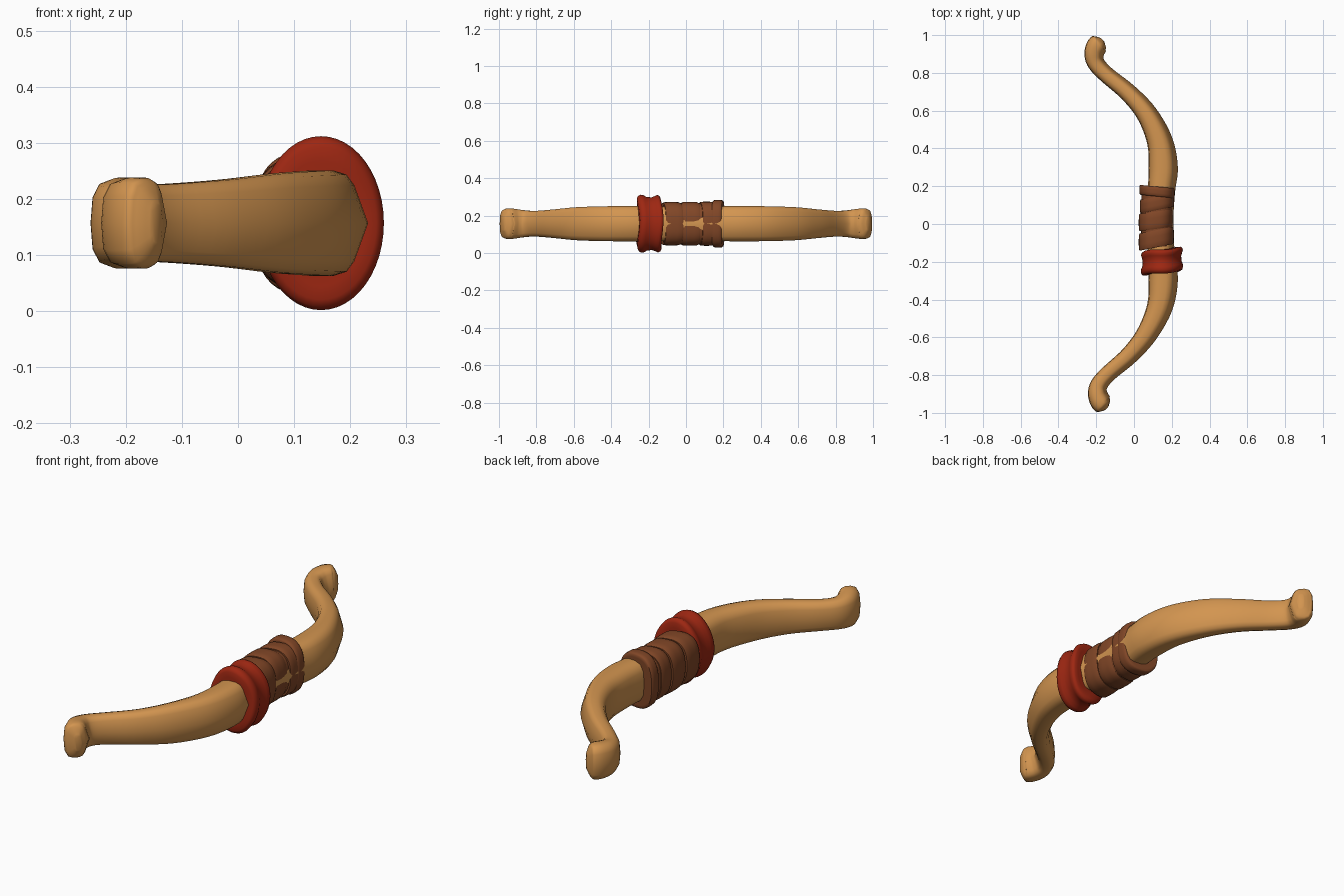
import bpy, bmesh, math
from mathutils import Vector

if "Cube" in bpy.data.objects:
    bpy.data.objects.remove(bpy.data.objects["Cube"])

ZC = 0.157


def material(name, rgb):
    m = bpy.data.materials.new(name)
    m.diffuse_color = (*rgb, 1)
    m.use_nodes = True
    m.node_tree.nodes["Principled BSDF"].inputs["Base Color"].default_value = m.diffuse_color
    return m


WOOD = material("honey wood", (0.65, 0.30, 0.08))
LEATHER = material("brown leather", (0.22, 0.062, 0.02))
RED = material("red cloth", (0.34, 0.02, 0.006))


def loft(name, rings, mat, angle):
    """Skin a list of closed rings and cap both ends."""
    bm = bmesh.new()
    vs = [[bm.verts.new(p) for p in r] for r in rings]
    n = len(vs[0])
    for a, b in zip(vs, vs[1:]):
        for i in range(n):
            j = (i + 1) % n
            bm.faces.new((a[i], a[j], b[j], b[i]))
    bm.faces.new(vs[0][::-1])
    bm.faces.new(vs[-1])
    bmesh.ops.recalc_face_normals(bm, faces=bm.faces)
    me = bpy.data.meshes.new(name)
    bm.to_mesh(me)
    bm.free()
    me.materials.append(mat)
    ob = bpy.data.objects.new(name, me)
    bpy.context.collection.objects.link(ob)
    bpy.context.view_layer.objects.active = ob
    for o in bpy.context.selected_objects:
        o.select_set(False)
    ob.select_set(True)
    bpy.ops.object.shade_smooth_by_angle(angle=math.radians(angle))
    return ob


def spline(pts, steps=5):
    """Catmull-Rom samples through the control points."""
    out = []
    for k in range(len(pts) - 1):
        p0, p1 = pts[max(k - 1, 0)], pts[k]
        p2, p3 = pts[k + 1], pts[min(k + 2, len(pts) - 1)]
        for s in range(steps):
            t = s / steps
            out.append(0.5 * (2 * p1 + (p2 - p0) * t
                              + (2 * p0 - 5 * p1 + 4 * p2 - p3) * t * t
                              + (3 * p1 - p0 - 3 * p2 + p3) * t ** 3))
    return out + [pts[-1]]


# bow stave: x, y, half thickness, half height along the upper half
half = [(0.14, 0.0, .068, .09), (0.145, 0.17, .072, .093), (0.155, 0.3, .077, .094),
        (0.136, 0.44, .068, .093), (0.068, 0.583, .056, .088), (-0.03, 0.695, .048, .077),
        (-0.145, 0.79, .044, .069), (-0.2, 0.85, .046, .07), (-0.211, 0.9, .052, .077),
        (-0.196, 0.944, .055, .081), (-0.18, 0.962, .045, .073), (-0.167, 0.975, .014, .035)]
upper = [Vector(p) for p in half]
lower = [Vector((x + 0.022 * max(0, (y - 0.6) / 0.35), -y, a, b)) for x, y, a, b in half[1:]]
path = spline(lower[::-1] + upper)

# cross-section: ridge on the outer face, rounded back
side = [(0.68, .72), (0.5, .92), (0.2, 1.0), (-0.3, 1.0), (-0.7, .9), (-0.93, .6)]
section = [(1, 0)] + side + [(-1, 0)] + [(n, -z) for n, z in side[::-1]]

rings = []
for i, p in enumerate(path):
    t = (path[min(i + 1, len(path) - 1)] - path[max(i - 1, 0)]).xy.normalized()
    rings.append([(p.x + t.y * n * p.z, p.y - t.x * n * p.z, ZC + z * p.w)
                  for n, z in section])
loft("bow_stave", rings, WOOD, 50)


def sleeve(name, mat, xc, yc, rx, rz, profile, tilt, power, wobble=0.0, count=40):
    """Tilted rounded band round the stave, profile = (y offset, scale)."""
    rs = []
    for dy, s in profile:
        ring = []
        for k in range(count):
            a = 2 * math.pi * k / count
            c, d = math.cos(a), math.sin(a)
            x = math.copysign(abs(c) ** (2 / power), c) * rx * s
            z = math.copysign(abs(d) ** (2 / power), d) * rz * s
            y = yc + dy + tilt * x + wobble * math.sin(3 * a + 1)
            ring.append((xc + x, y, ZC + z))
        rs.append(ring)
    return loft(name, rs, mat, 50)


def band(w):
    return [(-w, .86), (-w, .95), (-.8 * w, .99), (-.3 * w, 1), (.3 * w, 1),
            (.8 * w, .99), (w, .95), (w, .86)]


# leather grip: core plus tilted wraps
sleeve("grip_core", LEATHER, .12, .03, .082, .108, band(.15), 0, 2.6)
wraps = [(.172, .026, -.10, .122, .094, .127), (.110, .036, .20, .122, .091, .118),
         (.020, .046, .14, .115, .090, .117), (-.078, .046, .20, .118, .093, .116)]
for i, (y, w, tilt, xc, rx, rz) in enumerate(wraps):
    sleeve(f"grip_wrap_{i + 1}", LEATHER, xc, y, rx, rz, band(w), tilt, 2.6)

# red cloth band with two rolled edges
roll = [(-.066, .72), (-.066, .88), (-.06, .96), (-.046, 1), (-.03, .98), (-.015, .92),
        (.012, .91), (.028, .95), (.042, .99), (.054, .96), (.06, .88), (.06, .72)]
sleeve("red_band", RED, .148, -.194, .112, .155, roll, .10, 2.0, .004, 48)
